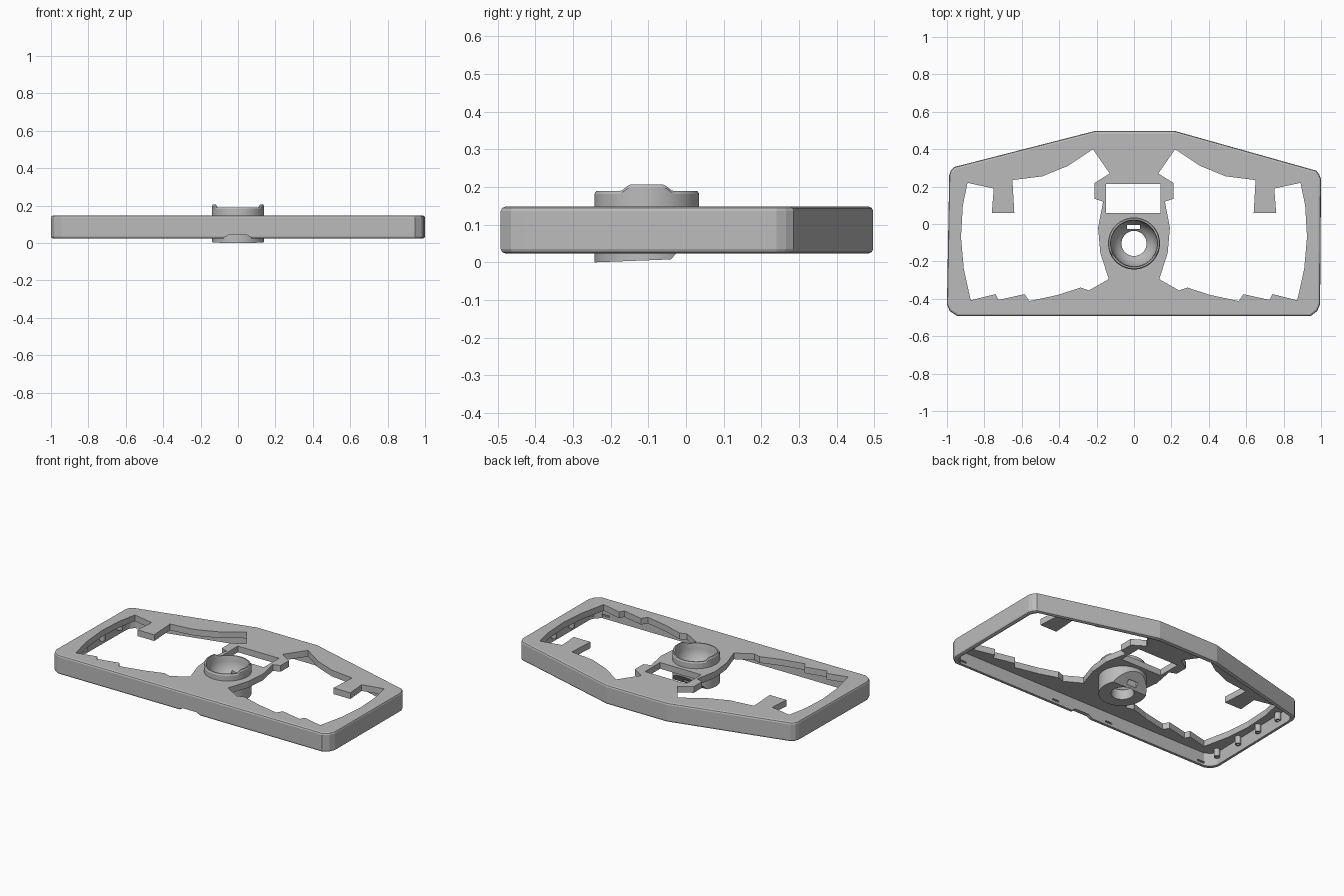
import bpy, bmesh, math
from mathutils import Vector

cube = bpy.data.objects.get("Cube")
if cube:
    bpy.data.objects.remove(cube, do_unlink=True)

grey = bpy.data.materials.new("light grey plastic")
grey.use_nodes = True
grey.diffuse_color = (0.5, 0.5, 0.5, 1)
grey.node_tree.nodes["Principled BSDF"].inputs["Base Color"].default_value = grey.diffuse_color


def finish(name, bm):
    bmesh.ops.recalc_face_normals(bm, faces=bm.faces)
    mesh = bpy.data.meshes.new(name)
    bm.to_mesh(mesh)
    bm.free()
    mesh.materials.append(grey)
    obj = bpy.data.objects.new(name, mesh)
    bpy.context.collection.objects.link(obj)
    return obj


def prism(name, points, low, high, sideways=False, bevel=0):
    """Extrude an outline along z, or a y-z outline along x."""
    bm = bmesh.new()
    place = (lambda a, b: (low, a, b)) if sideways else (lambda a, b: (a, b, low))
    face = bm.faces.new([bm.verts.new(place(*p)) for p in points])
    result = bmesh.ops.extrude_face_region(bm, geom=[face])
    moved = [v for v in result["geom"] if isinstance(v, bmesh.types.BMVert)]
    step = Vector((high - low, 0, 0) if sideways else (0, 0, high - low))
    bmesh.ops.translate(bm, verts=moved, vec=step)
    if bevel:
        rims = [e for e in bm.edges if abs(e.verts[0].co.z - e.verts[1].co.z) < 0.001]
        bmesh.ops.bevel(bm, geom=rims, offset=bevel, segments=2, profile=0.5, affect='EDGES')
    return finish(name, bm)


def box(name, x, y, z):
    return prism(name, [(x[0], y[0]), (x[1], y[0]), (x[1], y[1]), (x[0], y[1])], *z)


def circle(x, y, radius, count):
    angles = [math.tau * i / count for i in range(count)]
    return [(x + radius * math.cos(a), y + radius * math.sin(a)) for a in angles]


def cut(target, cutters):
    """Subtract each cutter, keep the result as plain mesh, discard the cutters."""
    for cutter in cutters:
        mod = target.modifiers.new("cut", 'BOOLEAN')
        mod.operation, mod.solver, mod.object = 'DIFFERENCE', 'EXACT', cutter
    bpy.context.view_layer.update()
    graph = bpy.context.evaluated_depsgraph_get()
    mesh = bpy.data.meshes.new_from_object(target.evaluated_get(graph))
    target.modifiers.clear()
    target.data = mesh
    for cutter in cutters:
        bpy.data.objects.remove(cutter, do_unlink=True)


# Main bezel: bevelled slab, hollow underneath
TOP, BOTTOM, PLATE = 0.148, 0.024, 0.108
CUP_Y = -0.104
outline = [(-0.21, 0.497), (-0.96, 0.305), (-0.98, 0.285), (-0.988, 0.26),
           (-1, -0.43), (-0.985, -0.465), (-0.945, -0.492),
           (0.945, -0.492), (0.98, -0.465), (0.995, -0.43),
           (1, 0.24), (0.99, 0.265), (0.975, 0.285), (0.22, 0.497)]
bezel = prism("bezel_frame", outline, BOTTOM, TOP, bevel=0.012)
cavity = prism("cavity", [(x * 0.976, y * 0.95) for x, y in outline], -0.1, PLATE)

# Mirrored side windows with hanging tabs and stepped lower edges
window = [(0.89, 0.22), (0.75, 0.19), (0.76, 0.06), (0.64, 0.06), (0.65, 0.235),
          (0.49, 0.255), (0.355, 0.31), (0.22, 0.4), (0.13, 0.27), (0.21, 0.22),
          (0.21, 0.135), (0.165, 0.12), (0.192, -0.02), (0.18, -0.155),
          (0.135, -0.295), (0.24, -0.355), (0.285, -0.34), (0.41, -0.38),
          (0.56, -0.412), (0.585, -0.375), (0.725, -0.406), (0.74, -0.375),
          (0.873, -0.408), (0.91, -0.24), (0.925, -0.07), (0.915, 0.1)]
cutters = [cavity]
for side in (-1, 1):
    cutters.append(prism("side_window", [(side * x, y) for x, y in window], -0.2, 0.4))

# Display window, cup seat, notch and clip slots in the front wall
cutters.append(box("display_window", (-0.15, 0.143), (0.06, 0.213), (-0.2, 0.4)))
cutters.append(prism("cup_seat", circle(0, CUP_Y, 0.131, 48), -0.2, 0.4))
notch = [(-0.075, 0), (0.07, 0), (0.07, 0.03), (0.05, 0.043), (-0.05, 0.043), (-0.075, 0.03)]
notch_cutter = prism("front_notch", [(z, x) for x, z in notch], -0.52, -0.44)
for vertex in notch_cutter.data.vertices:
    z, x, y = vertex.co
    vertex.co = (x, y, z)
cutters.append(notch_cutter)
for x in (-0.9, -0.2, 0.2, 0.9):
    cutters.append(box("clip_slot", (x - 0.025, x + 0.025), (-0.478, -0.45), (0.04, 0.05)))
cut(bezel, cutters)


# Ball cup: turned bowl whose rim rises into an ear on each side
def rim_height(angle):
    away = abs(0.139 * math.sin(angle))
    return 0.017 * min(1, max(0, (0.07 - away) / 0.022))


def lathe_cup():
    bowl = [(0.122 * math.cos(math.radians(d)), 0.17 - 0.122 * math.sin(math.radians(d)))
            for d in range(0, 57, 7)]
    profile = [(0.067, 0), (0.139, 0), (0.139, 0.182), (0.134, 0.19), (0.126, 0.19)]
    profile += bowl + [(0.067, bowl[-1][1] - 0.002)]
    bm = bmesh.new()
    rings = []
    for i in range(96):
        a = math.tau * i / 96
        rings.append([bm.verts.new((r * math.cos(a), CUP_Y + r * math.sin(a),
                                    z + (rim_height(a) if z > 0.18 else 0)))
                      for r, z in profile])
    for i, ring in enumerate(rings):
        following = rings[(i + 1) % len(rings)]
        for j in range(len(profile)):
            k = (j + 1) % len(profile)
            bm.faces.new((ring[j], ring[k], following[k], following[j]))
    return finish("ball_cup", bm)


cup = lathe_cup()
underside = [(-0.3, -0.05), (-0.3, -0.002), (-0.04, 0.008), (-0.025, 0.025),
             (0.05, 0.1), (0.1, 0.1), (0.1, -0.05)]
cut(cup, [prism("sloped_underside", underside, -0.3, 0.3, sideways=True),
          box("sensor_slot", (-0.037, 0.033), (-0.028, -0.006), (-0.1, 0.15))])
bpy.ops.object.select_all(action='DESELECT')
cup.select_set(True)
bpy.context.view_layer.objects.active = cup
bpy.ops.object.shade_smooth_by_angle(angle=math.radians(30))

# Screw posts inside both end walls
for side in (-1, 1):
    for y in (-0.39, -0.2, -0.02, 0.16):
        post = prism("screw_post", circle(side * 0.955, y, 0.018, 16), 0.06, 0.115)
        cut(post, [prism("screw_hole", circle(side * 0.955, y, 0.008, 12), 0.05, 0.1)])
